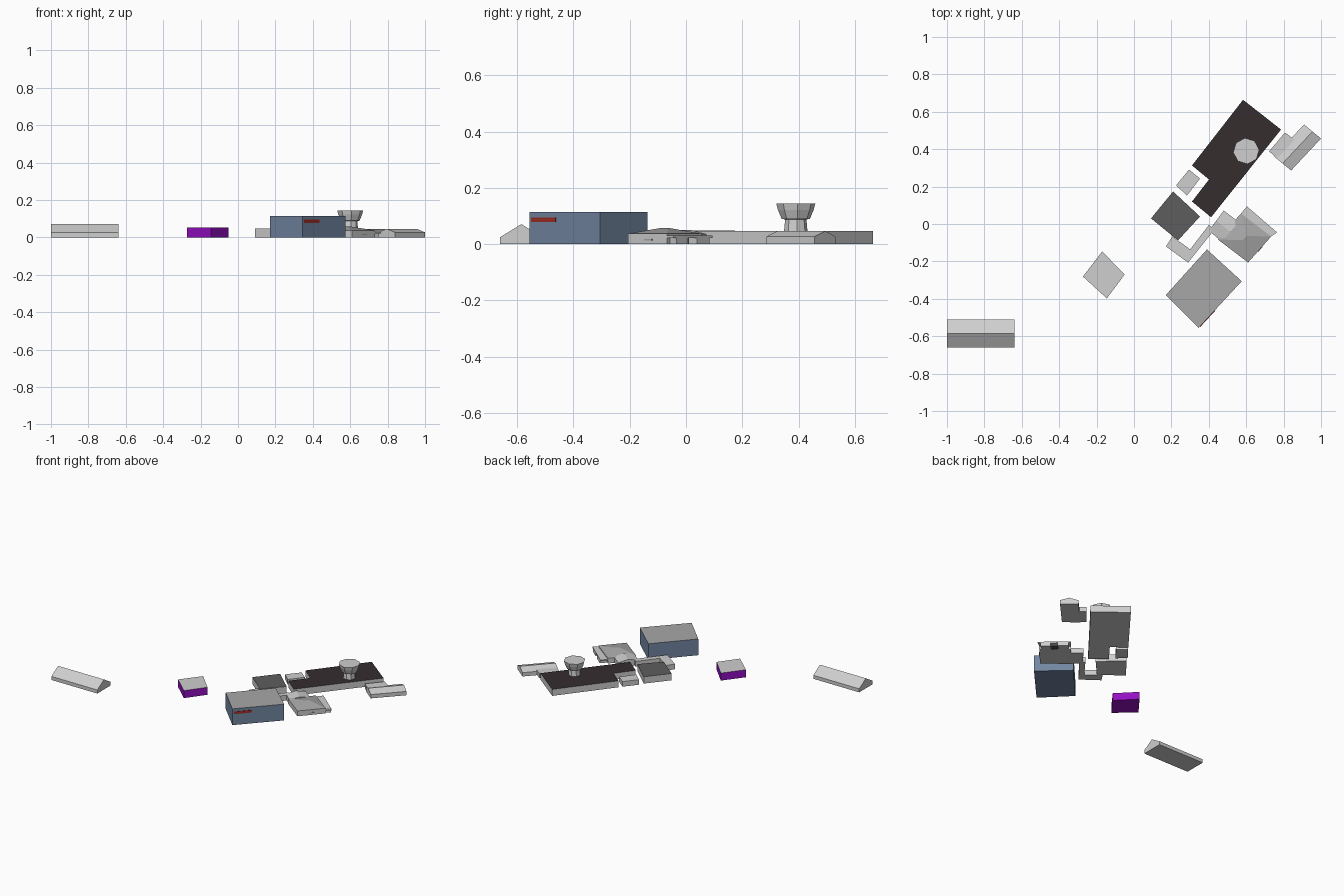
import bpy, bmesh, math
from mathutils import Vector

if "Cube" in bpy.data.objects:
    bpy.data.objects.remove(bpy.data.objects["Cube"])


def mat(name, rgb):
    m = bpy.data.materials.new(name)
    m.diffuse_color = (*rgb, 1)
    m.use_nodes = True
    m.node_tree.nodes["Principled BSDF"].inputs["Base Color"].default_value = m.diffuse_color
    return m


LIGHT = mat("light grey", (0.62, 0.62, 0.62))
MID = mat("mid grey", (0.39, 0.39, 0.39))
DARK = mat("dark grey", (0.11, 0.11, 0.11))
BROWN = mat("dark brown", (0.036, 0.026, 0.028))
BLUE = mat("slate blue", (0.17, 0.24, 0.36))
PURPLE = mat("purple", (0.30, 0.005, 0.55))
RED = mat("red", (0.34, 0.027, 0.018))
BLACK = mat("black", (0.01, 0.01, 0.01))


def finish(name, bm, side, top):
    bmesh.ops.recalc_face_normals(bm, faces=bm.faces)
    for f in bm.faces:
        f.material_index = 1 if f.normal.z > 0.2 else 0
    me = bpy.data.meshes.new(name)
    bm.to_mesh(me)
    bm.free()
    me.materials.append(side)
    me.materials.append(top)
    ob = bpy.data.objects.new(name, me)
    bpy.context.collection.objects.link(ob)
    return ob


def prism(name, pts, z0, z1, side, top=None):
    """Upright block over a ground outline."""
    bm = bmesh.new()
    lo = [bm.verts.new((x, y, z0)) for x, y in pts]
    hi = [bm.verts.new((x, y, z1)) for x, y in pts]
    n = len(pts)
    bm.faces.new(lo)
    bm.faces.new(hi)
    for i in range(n):
        j = (i + 1) % n
        bm.faces.new((lo[i], lo[j], hi[j], hi[i]))
    return finish(name, bm, side, top or side)


def roofed(name, pts, eave, peak, side, top=None, hip=0.0):
    """Four-cornered block; ridge from edge 0-1 to edge 2-3, hip pulls the ends in."""
    bm = bmesh.new()
    a, b, c, d = [Vector(p) for p in pts]
    lo = [bm.verts.new((*p, 0)) for p in (a, b, c, d)]
    hi = [bm.verts.new((*p, eave)) for p in (a, b, c, d)]
    m, n = (a + b) / 2, (c + d) / 2
    r0 = bm.verts.new((*m.lerp(n, hip), peak))
    r1 = bm.verts.new((*n.lerp(m, hip), peak))
    bm.faces.new(lo)
    for i in range(4):
        j = (i + 1) % 4
        bm.faces.new((lo[i], lo[j], hi[j], hi[i]))
    bm.faces.new((hi[0], hi[1], r0))
    bm.faces.new((hi[2], hi[3], r1))
    bm.faces.new((hi[1], hi[2], r1, r0))
    bm.faces.new((hi[3], hi[0], r0, r1))
    return finish(name, bm, side, top or side)


def plate(name, p, q, t0, t1, z0, z1, material):
    """Thin panel on the wall p-q (outside is to the right of p to q)."""
    p, q = Vector(p), Vector(q)
    d = (q - p).normalized()
    o = Vector((d.y, -d.x)) * 0.003
    a, b = p.lerp(q, t0), p.lerp(q, t1)
    return prism(name, [a - o, b - o, b + o, a + o], z0, z1, material)


# outlying buildings
roofed("long_shed", [(-1, -0.66), (-1, -0.51), (-0.64, -0.51), (-0.64, -0.66)], 0.025, 0.071, LIGHT)
prism("purple_store", [(-0.17, -0.147), (-0.05, -0.27), (-0.145, -0.398), (-0.273, -0.281)],
      0, 0.053, PURPLE, LIGHT)

# blue hangar with red sign panel
prism("blue_hangar", [(0.39, -0.136), (0.576, -0.306), (0.345, -0.556), (0.17, -0.38)],
      0, 0.115, BLUE, MID)
plate("red_panel", (0.345, -0.556), (0.576, -0.306), 0.03, 0.38, 0.078, 0.095, RED)

# terminal block with dark roof
prism("terminal", [(0.583, 0.664), (0.786, 0.505), (0.412, 0.036), (0.31, 0.12),
                   (0.401, 0.238), (0.31, 0.313)], 0, 0.046, LIGHT, BROWN)
prism("small_annex", [(0.294, 0.291), (0.353, 0.243), (0.283, 0.152), (0.225, 0.206)], 0, 0.036, LIGHT)
prism("dark_roof_block", [(0.209, 0.174), (0.353, 0.04), (0.235, -0.088), (0.091, 0.03)],
      0, 0.048, LIGHT, DARK)
prism("link_corridor", [(0.171, -0.12), (0.289, -0.206), (0.43, -0.03), (0.40, -0.005),
                        (0.30, -0.136), (0.205, -0.066)], 0, 0.037, LIGHT)

# control tower: stacked eight-sided rings (radius, height)
bm = bmesh.new()
rings = []
for r, z in [(0.042, 0.044), (0.038, 0.088), (0.05, 0.089), (0.064, 0.122), (0.07, 0.145)]:
    rings.append([bm.verts.new((0.6 + r * math.cos(i * math.pi / 4 + 0.1),
                                0.39 + r * math.sin(i * math.pi / 4 + 0.1), z)) for i in range(8)])
for lo, hi in zip(rings, rings[1:]):
    for i in range(8):
        j = (i + 1) % 8
        bm.faces.new((lo[i], lo[j], hi[j], hi[i]))
bm.faces.new(rings[0])
bm.faces.new(rings[-1])
finish("control_tower", bm, LIGHT, LIGHT)

# entrance hall: pyramid roof, lower wing, canopy and door
N, E, S, W = (0.572, 0.056), (0.733, -0.067), (0.61, -0.206), (0.449, -0.083)
roofed("entrance_hall", [N, E, S, W], 0.037, 0.058, LIGHT, MID, hip=0.42)
roofed("hall_wing", [(0.40, -0.035), (0.48, 0.072), (0.56, 0.01), (0.47, -0.095)],
       0.036, 0.05, LIGHT)
A, B = Vector((0.604, 0.094)), Vector((0.765, -0.045))
n, e = Vector(N), Vector(E)
prism("entrance_canopy", [n, A, B, e], 0.022, 0.030, LIGHT)
for k, (s, t) in enumerate([(0.08, 0.40), (0.62, 0.92)]):
    prism(f"canopy_block_{k}", [n.lerp(e, s), A.lerp(B, s), A.lerp(B, t), n.lerp(e, t)],
          0, 0.022, LIGHT)
plate("entrance_door", e, n, 0.38, 0.6, 0, 0.021, BLACK)
plate("hall_window", S, E, 0.42, 0.62, 0.013, 0.018, MID)

# north-east gabled building with flat side wing
roofed("gabled_house", [(0.909, 0.532), (1.0, 0.457), (0.84, 0.286), (0.749, 0.361)],
       0.027, 0.046, LIGHT)
prism("house_wing", [(0.722, 0.388), (0.807, 0.489), (0.86, 0.45), (0.775, 0.345)], 0, 0.033, LIGHT)
